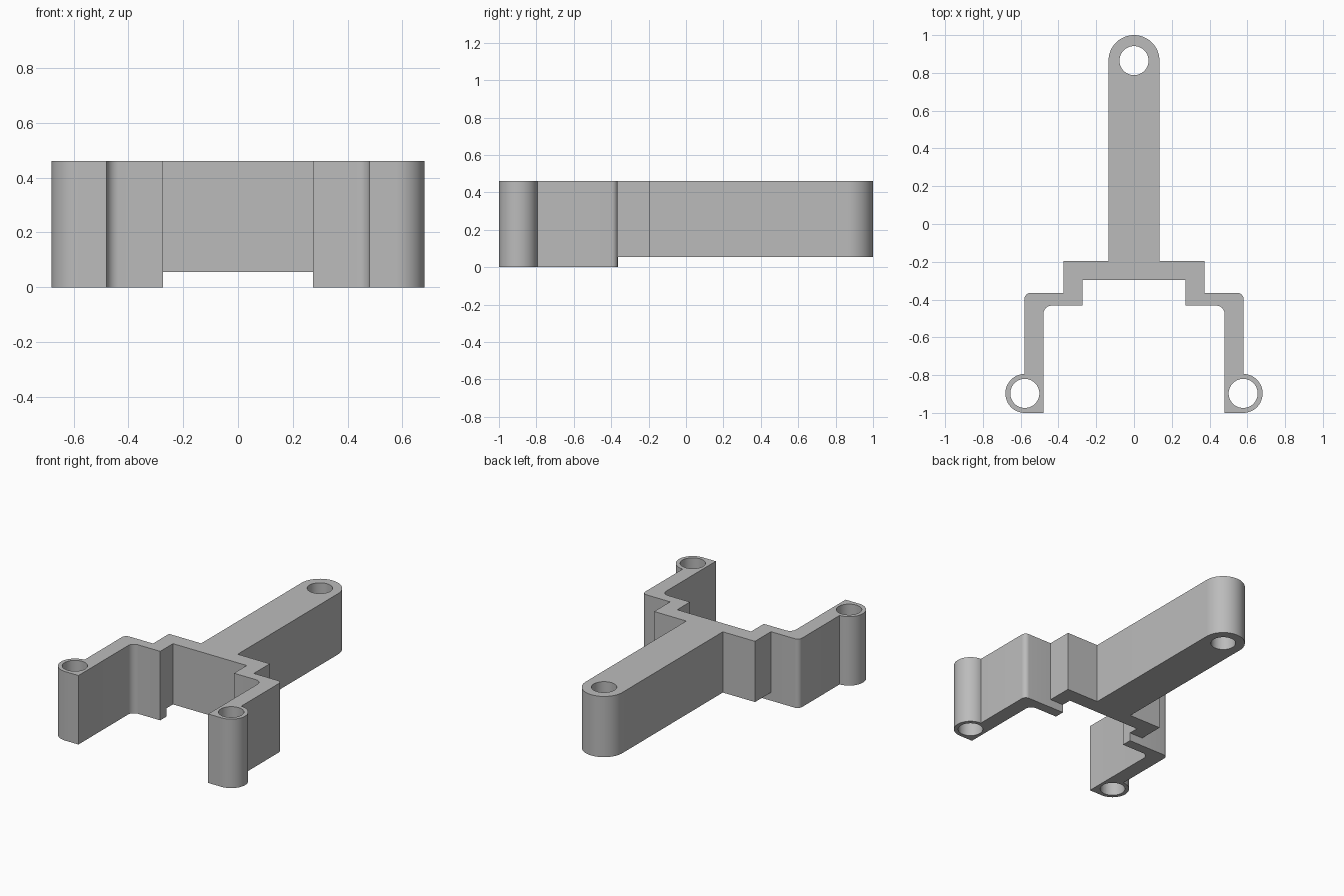
import bpy, bmesh, math
from mathutils import Matrix, Vector

cube = bpy.data.objects.get("Cube")
if cube:
    bpy.data.objects.remove(cube, do_unlink=True)

TOP, STEP = 0.461, 0.055           # upper face, underside of the raised part
BOSS = Vector((0.578, -0.897))     # foot boss centre
BOSS_R, HOLE_R = 0.103, 0.077
END_Y, END_R = 0.865, 0.135        # rounded end of the long beam

grey = bpy.data.materials.new("plain grey")
grey.use_nodes = True
grey.diffuse_color = (0.5, 0.5, 0.5, 1)
grey.node_tree.nodes["Principled BSDF"].inputs["Base Color"].default_value = (0.5, 0.5, 0.5, 1)


def arc(cx, cy, r, start, end, steps):
    angles = [math.radians(start + (end - start) * i / steps) for i in range(steps + 1)]
    return [(cx + r * math.cos(a), cy + r * math.sin(a)) for a in angles]


def add_object(name, bm):
    bmesh.ops.recalc_face_normals(bm, faces=bm.faces)
    mesh = bpy.data.meshes.new(name)
    bm.to_mesh(mesh)
    bm.free()
    mesh.materials.append(grey)
    obj = bpy.data.objects.new(name, mesh)
    bpy.context.collection.objects.link(obj)
    return obj


def extrude_outline(name, points, z0, z1):
    bm = bmesh.new()
    face = bm.faces.new([bm.verts.new((x, y, z0)) for x, y in points])
    grown = bmesh.ops.extrude_face_region(bm, geom=[face], use_keep_orig=True)
    verts = [v for v in grown["geom"] if isinstance(v, bmesh.types.BMVert)]
    bmesh.ops.translate(bm, verts=verts, vec=(0, 0, z1 - z0))
    return add_object(name, bm)


def cut(target, cutter):
    cutter.hide_render = True
    mod = target.modifiers.new("cut", "BOOLEAN")
    mod.operation, mod.solver, mod.object = "DIFFERENCE", "EXACT", cutter
    bpy.context.view_layer.objects.active = target
    bpy.ops.object.modifier_apply(modifier=mod.name)
    bpy.data.objects.remove(cutter, do_unlink=True)


# Half outline, from the beam's rounded end round the arm to the crossbar
half = arc(0, END_Y, END_R, 90, 0, 16)
half += [(END_R, -0.196), (0.373, -0.196), (0.373, -0.365)]
half += arc(0.548, -0.397, 0.032, 90, 0, 8)
half += arc(*BOSS, BOSS_R, 89, -90, 32)
half += [(0.48, -1.0)]
half += arc(0.435, -0.477, 0.045, 0, 90, 8)
half += [(0.273, -0.432), (0.273, -0.297)]
mirrored = [(-x, y) for x, y in reversed(half[1:])]
bracket = extrude_outline("bracket", half + mirrored, 0, TOP)

# Raised underside of crossbar and beam
for name, width, front in (("rear_relief", 0.4, -0.3645), ("front_relief", 0.2729, -0.45)):
    if name == "front_relief":
        continue
    cut(bracket, extrude_outline(name, [(-width, front), (width, front),
                                        (width, 1.2), (-width, 1.2)], -0.1, STEP))

# Screw holes
for x, y in ((0, END_Y), (BOSS.x, BOSS.y), (-BOSS.x, BOSS.y)):
    bm = bmesh.new()
    bmesh.ops.create_cone(bm, cap_ends=True, segments=48, radius1=HOLE_R, radius2=HOLE_R,
                          depth=1.0, matrix=Matrix.Translation((x, y, TOP / 2)))
    cut(bracket, add_object("hole_cutter", bm))

bpy.ops.object.select_all(action="DESELECT")
bracket.select_set(True)
bpy.context.view_layer.objects.active = bracket
bpy.ops.object.shade_smooth_by_angle(angle=math.radians(30))
